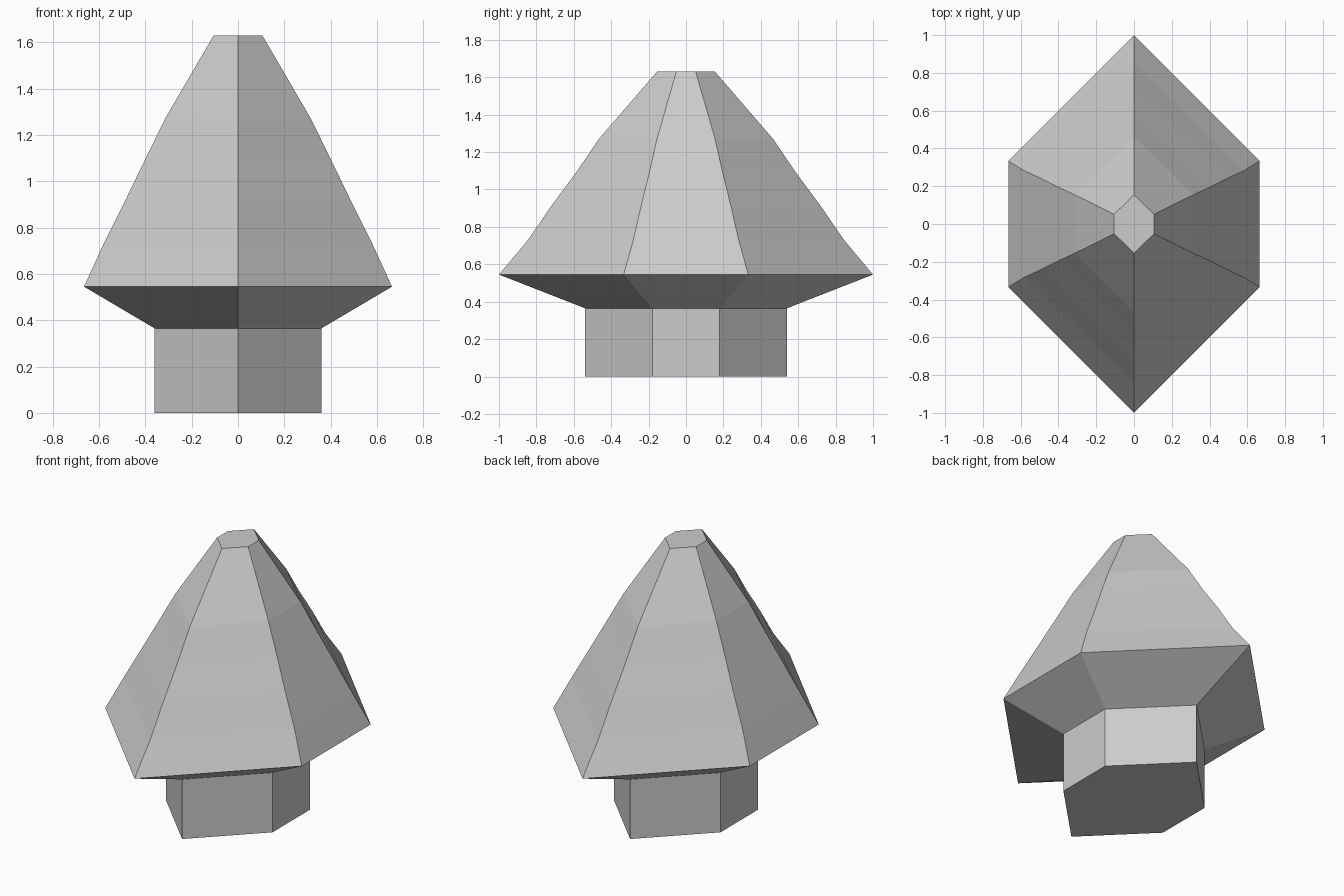
import bpy
import bmesh

cube = bpy.data.objects.get("Cube")
if cube:
    bpy.data.objects.remove(cube, do_unlink=True)

# Single flat grey
grey = bpy.data.materials.new("plain grey")
grey.use_nodes = True
colour = (0.6, 0.6, 0.6, 1)
grey.diffuse_color = colour
bsdf = next(n for n in grey.node_tree.nodes if n.type == "BSDF_PRINCIPLED")
bsdf.inputs["Base Color"].default_value = colour


def hexagon(bm, x, y_tip, z):
    """Stretched hexagon: tips on the y axis, flat sides facing x."""
    y = y_tip / 3
    outline = [(0, -y_tip), (x, -y), (x, y), (0, y_tip), (-x, y), (-x, -y)]
    return [bm.verts.new((px, py, z)) for px, py in outline]


# Rings from the foot to the top: half width, tip distance, height
stem = [(0.36, 0.54, 0), (0.36, 0.54, 0.365)]
cap = [(0.665, 1.0, 0.545), (0.58, 0.845, 0.73), (0.488, 0.718, 0.915),
       (0.403, 0.588, 1.09), (0.315, 0.466, 1.27), (0.105, 0.155, 1.63)]

# Stem, flared underside and faceted cap form one closed body
bm = bmesh.new()
rings = [hexagon(bm, *ring) for ring in stem + cap]
for low, high in zip(rings, rings[1:]):
    for i in range(6):
        j = (i + 1) % 6
        bm.faces.new((low[i], low[j], high[j], high[i]))
bm.faces.new(rings[0][::-1])
bm.faces.new(rings[-1])
bmesh.ops.recalc_face_normals(bm, faces=bm.faces)

mesh = bpy.data.meshes.new("faceted_tree")
bm.to_mesh(mesh)
bm.free()
mesh.materials.append(grey)
tree = bpy.data.objects.new("faceted_tree", mesh)
bpy.context.scene.collection.objects.link(tree)
